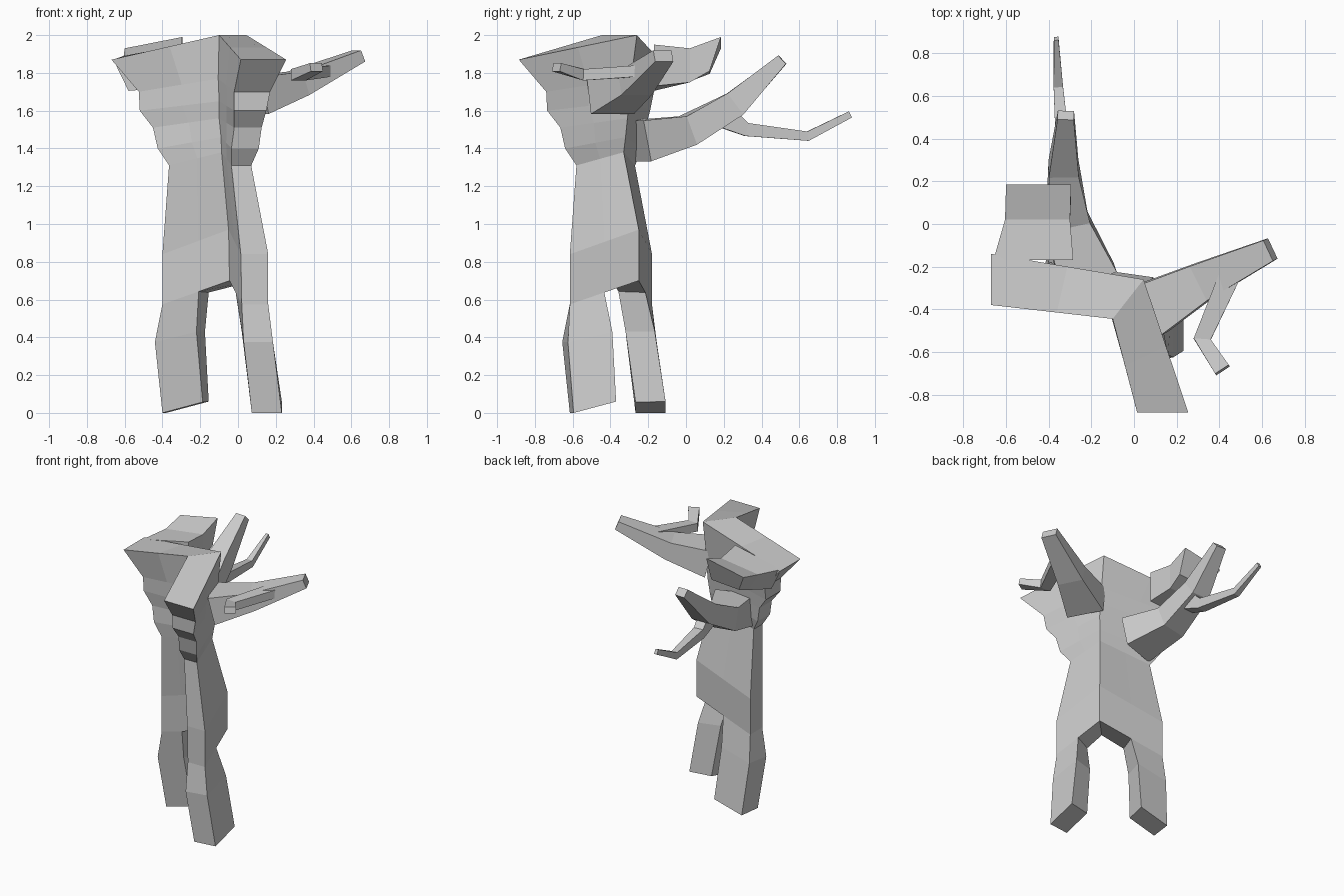
import bpy, bmesh
from mathutils import Vector

cube = bpy.data.objects.get("Cube")
if cube:
    bpy.data.objects.remove(cube, do_unlink=True)

bark = bpy.data.materials.new("grey_bark")
bark.use_nodes = True
bark.diffuse_color = (0.6, 0.6, 0.6, 1)
bark.node_tree.nodes["Principled BSDF"].inputs["Base Color"].default_value = (0.6, 0.6, 0.6, 1)


def finish(bm, name):
    """Turn a bmesh into a flat shaded object."""
    bmesh.ops.recalc_face_normals(bm, faces=bm.faces)
    mesh = bpy.data.meshes.new(name)
    bm.to_mesh(mesh)
    bm.free()
    mesh.materials.append(bark)
    obj = bpy.data.objects.new(name, mesh)
    bpy.context.collection.objects.link(obj)
    return obj


def bridge(bm, lower, upper, skip=()):
    count = len(lower)
    for i in range(count):
        if i not in skip:
            j = (i + 1) % count
            bm.faces.new((lower[i], lower[j], upper[j], upper[i]))


def twin(p, shift=0.34):
    """Reflect a point of the right half onto the left half."""
    return Vector((p.y + shift, p.x - 0.215, p.z))


def limb(name, stations):
    """Four-sided tapering limb; a station is (centre, half width, half height)."""
    bm = bmesh.new()
    centres = [Vector(s[0]) for s in stations]
    rings = []
    for i, (_, wide, high) in enumerate(stations):
        along = (centres[min(i + 1, len(centres) - 1)] - centres[max(i - 1, 0)]).normalized()
        side = along.cross(Vector((0, 0, 1))).normalized()
        up = side.cross(along)
        rings.append([bm.verts.new(centres[i] + side * wide * a + up * high * b)
                      for a, b in ((-1, -1), (1, -1), (1, 1), (-1, 1))])
    for lower, upper in zip(rings, rings[1:]):
        bridge(bm, lower, upper)
    bm.faces.new(rings[0])
    bm.faces.new(rings[-1])
    return finish(bm, name)


# Trunk rows: edge height, fold height, edge x, edge hollow y, edge outer y,
# hollow fold x and y, outer fold x and y
rows = [
    (0.575, 0.70, -0.40, -0.32, -0.18, -0.045, -0.39, 0.09, -0.25),
    (0.84, 0.97, -0.40, -0.325, -0.18, -0.05, -0.39, 0.09, -0.25),
    (1.31, 1.38, -0.365, -0.375, -0.27, -0.087, -0.43, 0.02, -0.33),
    (1.40, 1.46, -0.425, -0.375, -0.23, -0.09, -0.43, 0.03, -0.32),
    (1.51, 1.56, -0.45, -0.36, -0.215, -0.1, -0.43, 0.04, -0.31),
    (1.60, 1.65, -0.52, -0.36, -0.19, -0.1, -0.44, 0.04, -0.30),
    (1.70, 1.77, -0.525, -0.36, -0.17, -0.105, -0.44, 0.04, -0.29),
    (1.87, 2.0, -0.67, -0.38, -0.14, -0.1, -0.445, 0.045, -0.26),
]

bm = bmesh.new()
rings = []
for z, zf, x, hollow_y, outer_y, hx, hy, ox, oy in rows:
    shift = 0.395 if zf == 2.0 else 0.34
    edge_h, edge_o = Vector((x, hollow_y, z)), Vector((x, outer_y, z))
    fold_h, fold_o = Vector((hx, hy, zf)), Vector((ox, oy, zf))
    far_h, far_o = twin(edge_h, shift), twin(edge_o, shift)
    hollow = [edge_h, edge_h.lerp(fold_h, 0.54), fold_h, fold_h.lerp(far_h, 0.5), far_h]
    outer = [far_o, far_o.lerp(fold_o, 0.5), fold_o, fold_o.lerp(edge_o, 0.5), edge_o]
    rings.append([bm.verts.new(p) for p in hollow + outer])
for lower, upper in zip(rings, rings[1:]):
    bridge(bm, lower, upper)
top, base = rings[-1], rings[0]
for i in range(4):
    bm.faces.new((top[i], top[i + 1], top[8 - i], top[9 - i]))
for i in (1, 2):
    bm.faces.new((base[i], base[i + 1], base[8 - i], base[9 - i]))

# Legs: edge hollow, inner hollow, inner outer, edge outer corners
knee = [(-0.44, -0.31, 0.375), (-0.22, -0.32, 0.43), (-0.175, -0.165, 0.43), (-0.41, -0.155, 0.375)]
foot = [(-0.40, -0.267, 0), (-0.187, -0.267, 0.057), (-0.155, -0.108, 0.06), (-0.38, -0.108, 0)]
for hip, move in (((0, 1, 8, 9), lambda p: p), ((4, 3, 6, 5), twin)):
    previous = [base[i] for i in hip]
    for corners in (knee, foot):
        ring = [bm.verts.new(move(Vector(p))) for p in corners]
        bridge(bm, ring, previous)
        previous = ring
    bm.faces.new(previous)
finish(bm, "trunk_and_legs")

# Stub behind the right shoulder
bm = bmesh.new()
sections = []
for y, near, far, near_z, far_z, deep in ((-0.17, -0.285, -0.66, 1.95, 1.87, 0.22),
                                          (0.02, -0.30, -0.605, 1.93, 1.89, 0.18),
                                          (0.185, -0.295, -0.60, 1.99, 1.93, 0.18)):
    lean = 0.06 if y > 0.1 else 0.0
    sections.append([bm.verts.new(p) for p in (
        (near, y, near_z), (far, y, far_z),
        (far + 0.08, y - lean, far_z - deep * 0.75), (near, y - lean, near_z - deep))])
for lower, upper in zip(sections, sections[1:]):
    bridge(bm, lower, upper)
bm.faces.new(sections[0])
bm.faces.new(sections[-1])
finish(bm, "shoulder_stub")

# Branching arms
limb("right_arm", [((-0.22, -0.25, 1.44), 0.14, 0.11), ((-0.31, 0.01, 1.495), 0.1, 0.08),
                   ((-0.33, 0.26, 1.635), 0.07, 0.07), ((-0.32, 0.51, 1.87), 0.038, 0.03)])
limb("right_twig", [((-0.32, 0.22, 1.56), 0.04, 0.06), ((-0.33, 0.32, 1.5), 0.035, 0.035),
                    ((-0.355, 0.645, 1.465), 0.022, 0.025), ((-0.365, 0.87, 1.58), 0.011, 0.018)])
limb("left_arm", [((0.08, -0.4, 1.68), 0.13, 0.1), ((0.32, -0.27, 1.745), 0.09, 0.065),
                  ((0.64, -0.12, 1.89), 0.053, 0.032)])
limb("left_twig", [((0.45, -0.24, 1.81), 0.05, 0.03), ((0.32, -0.54, 1.79), 0.04, 0.03),
                   ((0.415, -0.685, 1.83), 0.038, 0.022)])
